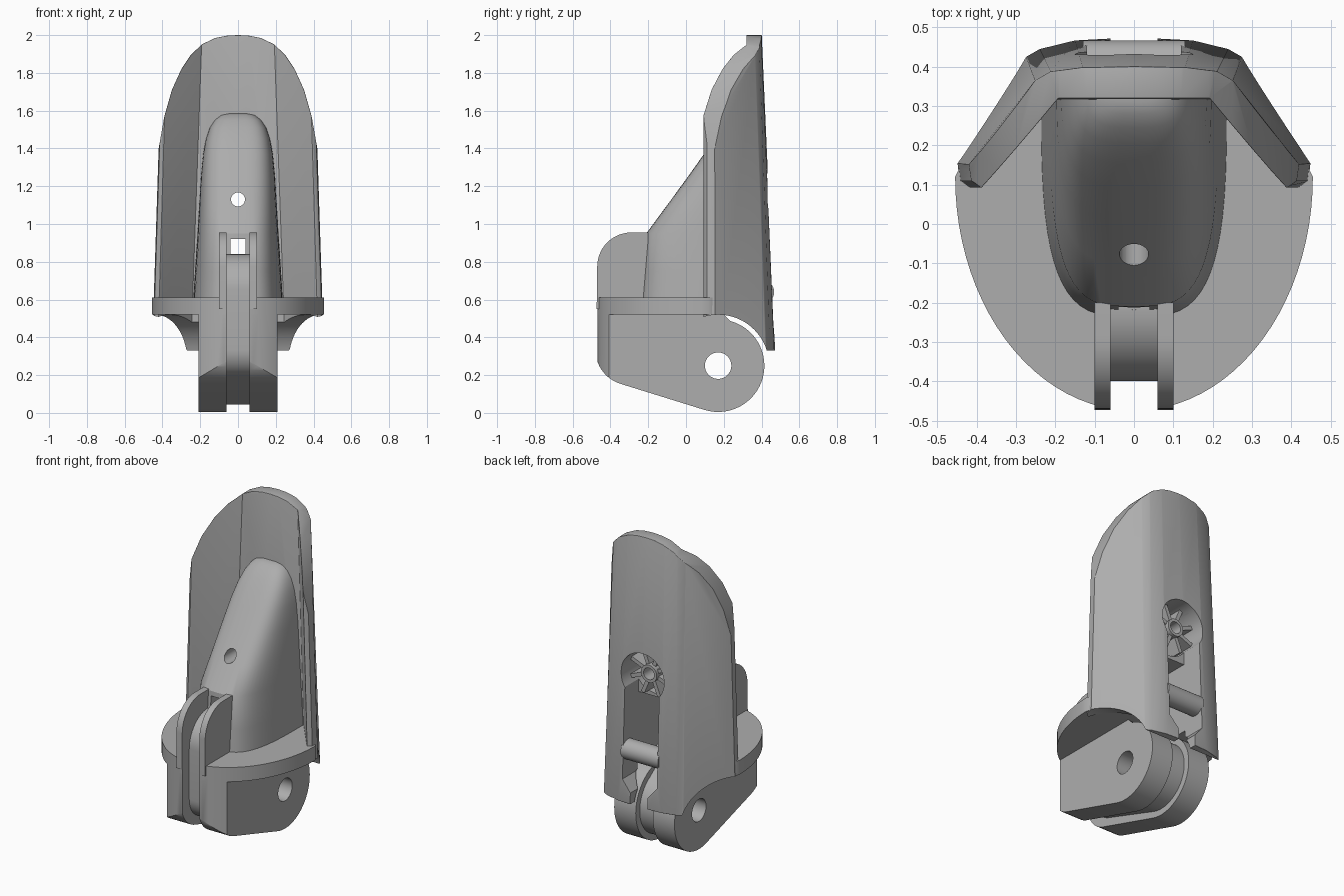
import bpy, bmesh
from math import sin, cos, pi, radians

cube = bpy.data.objects.get("Cube")
if cube:
    bpy.data.objects.remove(cube)

grey = bpy.data.materials.new("plain grey")
grey.use_nodes = True
grey.diffuse_color = (0.42, 0.42, 0.42, 1)
grey.node_tree.nodes["Principled BSDF"].inputs["Base Color"].default_value = grey.diffuse_color


def loft(name, rings):
    """Closed solid through rings of equal point count."""
    bm = bmesh.new()
    loops = [[bm.verts.new(p) for p in ring] for ring in rings]
    n = len(loops[0])
    for a, b in zip(loops, loops[1:]):
        for i in range(n):
            j = (i + 1) % n
            bm.faces.new((a[i], a[j], b[j], b[i]))
    bm.faces.new(loops[0])
    bm.faces.new(loops[-1])
    bmesh.ops.recalc_face_normals(bm, faces=bm.faces)
    me = bpy.data.meshes.new(name)
    bm.to_mesh(me)
    bm.free()
    me.materials.append(grey)
    ob = bpy.data.objects.new(name, me)
    bpy.context.collection.objects.link(ob)
    return ob


def prism(name, pts, axis, lo, hi):
    place = {"x": lambda p, d: (d, p[0], p[1]),
             "y": lambda p, d: (p[0], d, p[1]),
             "z": lambda p, d: (p[0], p[1], d)}[axis]
    return loft(name, [[place(p, d) for p in pts] for d in (lo, hi)])


def arc(cx, cy, r, start, end, steps=16):
    return [(cx + r * cos(radians(start + (end - start) * i / steps)),
             cy + r * sin(radians(start + (end - start) * i / steps))) for i in range(steps + 1)]


def circle(cx, cy, r, steps=48):
    return arc(cx, cy, r, 0, 360, steps)[:-1]


def box(name, x0, x1, y0, y1, z0, z1):
    return prism(name, [(x0, y0), (x1, y0), (x1, y1), (x0, y1)], "z", z0, z1)


def mirrored(half):
    """Half outline from the centre line outward and back, completed on -x."""
    return half + [(-x, y) for x, y in reversed(half) if x > 0]


def apply(ob, mod):
    bpy.context.view_layer.objects.active = ob
    bpy.ops.object.modifier_apply(modifier=mod.name)


def carve(ob, cutters, operation="DIFFERENCE"):
    for cutter in cutters:
        mod = ob.modifiers.new("carve", "BOOLEAN")
        mod.operation, mod.solver, mod.object = operation, "EXACT", cutter
        apply(ob, mod)


# Cutters
hinge_y, hinge_z, screw_z = 0.17, 0.25, 1.13
pin_hole = prism("pin_hole", circle(hinge_y, hinge_z, 0.07), "x", -1, 1)
hinge_clearance = prism("hinge_clearance", circle(hinge_y, hinge_z, 0.27, 64), "x", -1, 1)
middle_gap = box("middle_gap", -0.06, 0.06, -1, 1, -1, 0.84)
screw_hole = prism("screw_hole", circle(0, screw_z, 0.037, 32), "y", -1, 1)
round_recess = prism("round_recess", circle(0, screw_z, 0.15), "y", 0.2, 1)
slot_recess = prism("slot_recess", mirrored([(0, screw_z), (0.12, screw_z), (0.12, 0.47),
                                             (0.06, 0.4), (0.06, 0.2), (0, 0.2)]), "y", 0.3, 1)
chamber = box("chamber", -0.12, 0.12, -0.12, 1, 0.5, 0.96)
window = box("window", -0.04, 0.04, -1, 0.2, 0.84, 0.92)
arch = prism("arch", mirrored([(0, 2.0), (0.06, 1.997), (0.12, 1.985), (0.19, 1.952), (0.25, 1.895),
                               (0.3, 1.82), (0.35, 1.71), (0.39, 1.57), (0.42, 1.4), (0.435, 1.2),
                               (0.6, 0.9), (0.6, 0), (0, 0)]), "y", -1, 1)

# Folded back shell, tapered upward and trimmed to an arch
low = mirrored([(0, 0.475), (0.15, 0.467), (0.24, 0.445), (0.275, 0.425), (0.455, 0.155),
                (0.45, 0.11), (0.425, 0.092), (0.25, 0.31), (0, 0.31)])
high = mirrored([(0, 0.4), (0.13, 0.397), (0.21, 0.385), (0.25, 0.36), (0.4, 0.15),
                 (0.395, 0.11), (0.375, 0.092), (0.19, 0.32), (0, 0.32)])
shell = loft("back_shell", [[(x, y, 0.33) for x, y in low], [(x, y, 2.02) for x, y in high]])
carve(shell, [arch], "INTERSECT")
rim = shell.modifiers.new("rim", "BEVEL")
rim.width, rim.segments, rim.limit_method, rim.angle_limit = 0.02, 3, "ANGLE", radians(60)
apply(shell, rim)
carve(shell, [hinge_clearance, round_recess, slot_recess, chamber])

# Sloping housing, a stack of rounded U sections
levels = [(0.55, 0.24, -0.24), (0.75, 0.228, -0.225), (0.95, 0.215, -0.21), (1.1, 0.206, -0.1),
          (1.25, 0.197, 0.01), (1.37, 0.185, 0.095), (1.45, 0.17, 0.155), (1.51, 0.15, 0.205),
          (1.55, 0.125, 0.245), (1.575, 0.095, 0.28), (1.585, 0.06, 0.31)]
rings = []
for z, w, front in levels:
    ring = []
    for i in range(33):
        c, s = cos(pi * i / 32), abs(sin(pi * i / 32))
        x = w * abs(c) ** (2 / 3.5) * (1 if c > 0 else -1)
        ring.append((x, 0.38 - (0.38 - front) * s ** (2 / 3.5), z))
    rings.append(ring)
housing = loft("sloping_housing", rings)
carve(housing, [round_recess, slot_recess, chamber, window, screw_hole])

# Screw boss with radiating ribs
boss = prism("screw_boss", circle(0, screw_z, 0.055, 32), "y", 0.1, 0.37)
carve(boss, [screw_hole])
ribs = []
for k in range(8):
    a = pi * k / 4 + pi / 8
    u, v = (cos(a), sin(a)), (-sin(a) * 0.012, cos(a) * 0.012)
    pts = [(u[0] * r + v[0] * s, screw_z + u[1] * r + v[1] * s)
           for r, s in ((0.045, -1), (0.148, -1), (0.148, 1), (0.045, 1))]
    ribs.append(prism("boss_rib", pts, "y", 0.15, 0.35))

# Flat flange, half ellipse in front and folded at the back
plan = [(0.455 * cos(radians(t)), 0.12 + 0.595 * sin(radians(t))) for t in range(-180, 1, 4)]
flange = prism("flange", plan + [(0.44, 0.15), (0.26, 0.4), (-0.26, 0.4), (-0.44, 0.15)], "z", 0.52, 0.61)
carve(flange, [hinge_clearance, middle_gap, chamber])

# Hinge cheeks below the flange
side = ([(-0.47, 0.56)] + arc(-0.29, 0.335, 0.19, 180, 250, 10)
        + arc(hinge_y, hinge_z, 0.245, -107, 75, 32) + [(0.19, 0.53), (0.1, 0.56)])
cheeks = prism("hinge_cheeks", side, "x", -0.21, 0.21)
front_trim = prism("front_trim", plan + [(0.455, 1), (-0.455, 1)], "z", -1, 1)
carve(cheeks, [front_trim], "INTERSECT")
carve(cheeks, [middle_gap, pin_hole])

# Recessed web between the cheeks
web = prism("middle_web", arc(-0.21, 0.65, 0.19, 90, 180, 12) + arc(-0.25, 0.335, 0.15, 180, 250, 10)
            + arc(hinge_y, hinge_z, 0.205, -107, 60, 32) + [(0.1, 0.55), (-0.1, 0.6), (-0.1, 0.84)],
            "x", -0.06, 0.06)
carve(web, [pin_hole])

# Pair of upright fins
fin = [(-0.2, 0.55), (-0.2, 0.955)] + arc(-0.29, 0.775, 0.18, 90, 180, 14) + [(-0.473, 0.55)]
fins = [prism(n, fin, "x", a, b) for n, a, b in
        (("left_fin", 0.06, 0.1), ("right_fin", -0.1, -0.06))]

# Cross rod in the rear slot
rod = prism("cross_rod", circle(0.405, 0.64, 0.062), "x", -0.13, 0.13)

# Remove cutters and shade
for cutter in (pin_hole, hinge_clearance, middle_gap, screw_hole, round_recess, slot_recess,
               chamber, window, arch, front_trim):
    bpy.data.objects.remove(cutter)
for ob in [shell, housing, boss, flange, cheeks, web, rod] + ribs + fins:
    bpy.ops.object.select_all(action="DESELECT")
    ob.select_set(True)
    bpy.context.view_layer.objects.active = ob
    bpy.ops.object.shade_smooth_by_angle(angle=radians(30))
